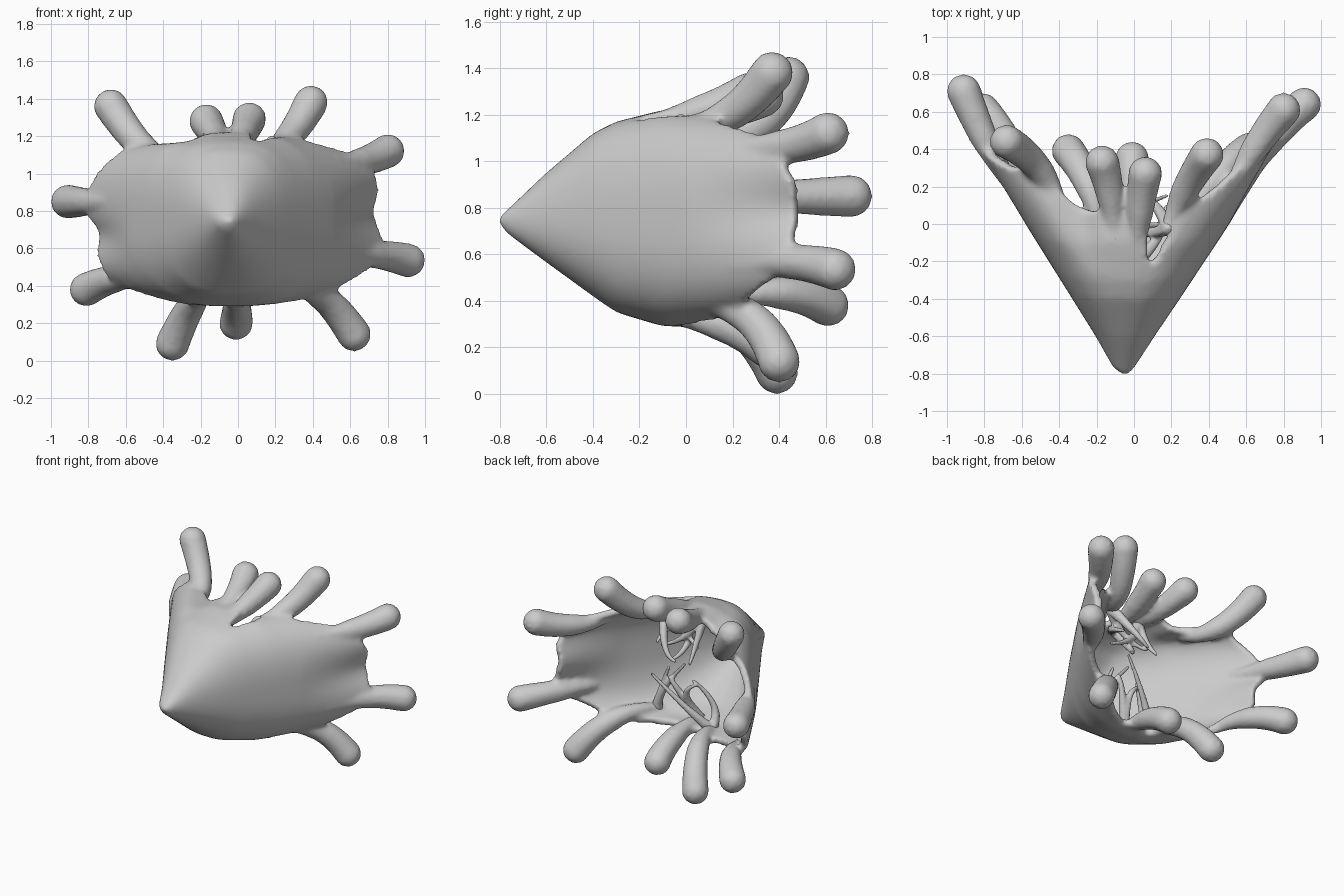
import bpy, bmesh, random
from math import sin, cos, radians, exp
from mathutils import Vector, Matrix

if "Cube" in bpy.data.objects:
    bpy.data.objects.remove(bpy.data.objects["Cube"])

random.seed(4)
CX, CZ = -.04, .75


def interp(table, v):
    """Linear lookup in a list of (key, value) pairs."""
    for (a, p), (b, q) in zip(table, table[1:]):
        if v <= b:
            return p + (q - p) * max(0, (v - a) / (b - a))
    return table[-1][1]


def bump(deg, at, width):
    return exp(-(((deg - at + 180) % 360 - 180) / width) ** 2)


def finish(name, bm, voxel, smooth):
    """Fuse the pieces into one soft skin."""
    me = bpy.data.meshes.new(name)
    bm.to_mesh(me)
    bm.free()
    ob = bpy.data.objects.new(name, me)
    bpy.context.collection.objects.link(ob)
    r = ob.modifiers.new("fuse", 'REMESH')
    r.mode, r.voxel_size, r.use_smooth_shade = 'VOXEL', voxel, True
    s = ob.modifiers.new("soften", 'SMOOTH')
    s.factor, s.iterations = 0.5, smooth
    return ob


def tube(bm, pts, radii, steps, sub=2):
    """Chain of balls along a quadratic curve through three points."""
    a, m, b = map(Vector, pts)
    c = 2 * m - (a + b) / 2
    for i in range(steps + 1):
        t = i / steps
        p = a * (1 - t) ** 2 + c * 2 * t * (1 - t) + b * t * t
        r = interp([(0, radii[0]), (.5, radii[1]), (1, radii[2])], t)
        bmesh.ops.create_icosphere(bm, subdivisions=sub, radius=r, matrix=Matrix.Translation(p))


# Cup outline by depth: left, right, top, bottom
LEFT = [(-.8, -.07), (-.77, -.11), (-.6, -.205), (-.4, -.33), (0, -.58), (.5, -.89)]
RIGHT = [(-.8, -.03), (-.77, .0), (-.6, .11), (-.4, .245), (0, .51), (.5, .85)]
TOP = [(-.8, .765), (-.77, .79), (-.6, .95), (-.4, 1.12), (-.3, 1.17), (-.1, 1.22), (.1, 1.22), (.5, 1.2)]
LOW = [(-.8, .725), (-.77, .69), (-.6, .565), (-.4, .42), (-.3, .35), (-.1, .29), (.1, .29), (.5, .33)]
# Depth of the rim around the opening (degrees from the right, upward)
RIM = [(0, .47), (20, .46), (40, .34), (52, .17), (60, .05), (66, -.22), (73, -.25), (79, -.08), (86, .0),
       (95, .02), (104, .04), (118, .1), (135, .27), (150, .34), (165, .38), (180, .4), (200, .38),
       (215, .3), (230, .17), (245, .06), (258, -.04), (270, .0), (282, -.02), (295, .06),
       (310, .2), (325, .33), (340, .43), (360, .47)]


def wall(deg, y):
    """Point of the outer wall at an angle and depth."""
    c, s = cos(radians(deg)), sin(radians(deg))
    n = interp([(-.8, 2), (-.2, 2.6), (.2, 3.2), (.5, 3.5)], y)
    r = (abs(c) ** n + abs(s) ** n) ** (-1 / n)
    # the walls sag inward between the fingers
    r *= 1 - .24 * max(0, y) * (bump(deg, 6, 20) + bump(deg, 192, 14))
    r *= 1 - .3 * max(0, y + .25) * bump(deg, 116, 9)
    w = interp(RIGHT, y) - CX if c > 0 else CX - interp(LEFT, y)
    h = interp(TOP, y) - CZ if s > 0 else CZ - interp(LOW, y)
    return Vector((CX + c * w * r, y, CZ + s * h * r))


def inside(deg, y, d):
    p = wall(deg, y)
    return p + (Vector((CX, y + .35, CZ)) - p).normalized() * d


# Fingers: tip, point near the rim, depth of the root, ridge length, ridge depth
FINGERS = [
    ((-.68, .44, 1.36), (-.52, .27, 1.15), .03, .25, .05),
    ((-.91, .71, .85), (-.76, .44, .86), .05, .22, .03),
    ((-.81, .61, .38), (-.69, .40, .44), .05, .22, .03),
    ((-.35, .39, .09), (-.25, .2, .25), .0, .28, .05),
    ((-.01, .35, .20), (-.01, .14, .27), .01, .3, .05),
    ((.62, .40, .14), (.46, .23, .29), .01, .3, .05),
    ((.91, .64, .535), (.77, .42, .56), .05, .22, .03),
    ((.80, .61, 1.12), (.67, .39, 1.06), .04, .22, .03),
    ((.39, .37, 1.38), (.28, .17, 1.2), .01, .22, .05),
    ((.06, .27, 1.29), (.03, .06, 1.19), .01, .3, .05),
    ((-.17, .33, 1.28), (-.13, .14, 1.18), .01, .25, .05),
]
chains = []
for tip, near, d, length, depth in FINGERS:
    deg = min(range(360), key=lambda a: (wall(a, near[1]) - Vector(near)).length)
    chains.append((deg, tip, inside(deg, near[1], d), inside(deg, near[1] - length, depth)))


def rim(deg):
    """Rim depth, with webs reaching out along each finger."""
    return min(.5, interp(RIM, deg) + .07 * max(bump(deg, c[0], 7) for c in chains))


# Hollow cup
bm = bmesh.new()
N, M = 144, 26
rings = []
for j in range(M + 1):
    t = (j / M) ** 1.4
    rings.append([bm.verts.new(wall(i * 360 / N, -.8 + (rim(i * 360 / N) + .8) * t))
                  for i in range(N)])
for j in range(M):
    for i in range(N):
        k = (i + 1) % N
        bm.faces.new((rings[j][i], rings[j + 1][i], rings[j + 1][k], rings[j][k]))
bm.faces.new(rings[0])
bm.normal_update()
inner = [[bm.verts.new(v.co - v.normal * .05 + Vector((0, .07 * (1 - j / M) ** 2, 0)))
          for v in ring] for j, ring in enumerate(rings) if j >= 5]
for a, b in zip(inner, inner[1:]):
    for i in range(N):
        k = (i + 1) % N
        bm.faces.new((a[i], a[k], b[k], b[i]))
bm.faces.new(inner[0][::-1])
for i in range(N):
    k = (i + 1) % N
    bm.faces.new((rings[-1][i], inner[-1][i], inner[-1][k], rings[-1][k]))

for deg, *path in chains:
    tube(bm, path, (.094, .076, .035), 26)
finish("fingered_cup", bm, .016, 6)

# Tangle of thin tendrils in the hollow
bm = bmesh.new()
for f in (3, 4, 5, 9, 10, 8):
    root = chains[f][3]
    for _ in range(2):
        end = Vector((random.uniform(-.12, .2), random.uniform(-.05, .2), root.z * .25 + .8 * .75))
        end.z += random.uniform(-.08, .08)
        mid = (root + end) / 2 + Vector([random.uniform(-.07, .07) for _ in range(3)])
        tube(bm, (root, mid, end), (.045, .026, .014), 34, 1)
finish("tendrils", bm, .01, 3)
